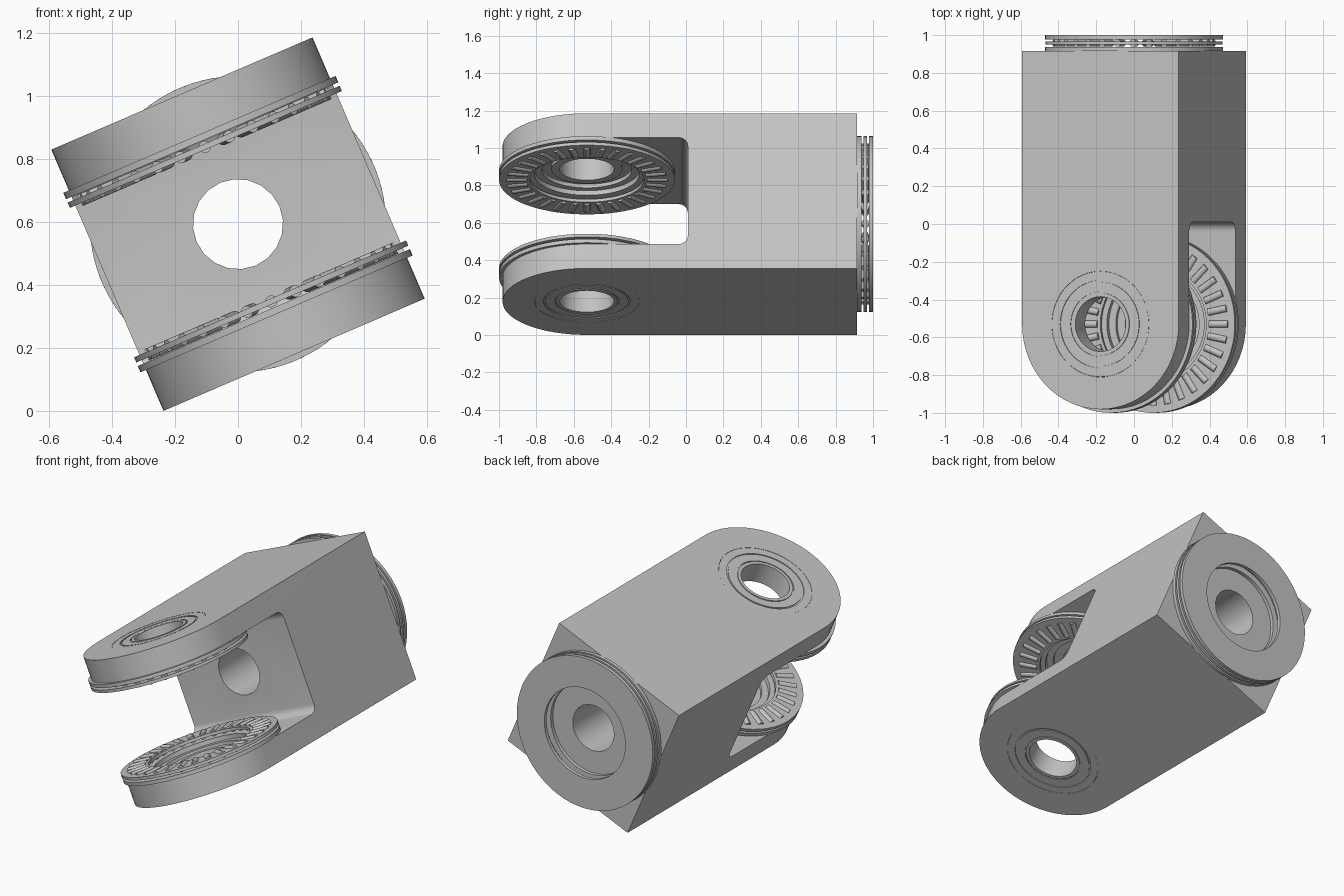
import bpy, bmesh
from math import sin, cos, asin, pi, radians
from mathutils import Matrix, Vector

if "Cube" in bpy.data.objects:
    bpy.data.objects.remove(bpy.data.objects["Cube"], do_unlink=True)

HALF = 0.451        # half width of the square body
PIN_Y = -0.53       # fork pin position
SLOT = 0.31         # half height of the fork slot
BACK = 0.915        # rear face of the body
ROLLERS = 32
TILT = Matrix.Translation((0, 0, 0.593)) @ Matrix.Rotation(radians(-23.24), 4, 'Y')

steel = bpy.data.materials.new("steel_grey")
steel.use_nodes = True
steel.diffuse_color = (0.55, 0.55, 0.55, 1)
steel.node_tree.nodes["Principled BSDF"].inputs["Base Color"].default_value = (0.55, 0.55, 0.55, 1)


def finish(name, bm, place=Matrix()):
    """Turn a bmesh into a named, tilted object."""
    bmesh.ops.recalc_face_normals(bm, faces=bm.faces)
    bm.transform(place)
    mesh = bpy.data.meshes.new(name)
    bm.to_mesh(mesh)
    bm.free()
    mesh.materials.append(steel)
    obj = bpy.data.objects.new(name, mesh)
    bpy.context.scene.collection.objects.link(obj)
    obj.matrix_world = TILT
    return obj


def smooth(obj):
    bpy.ops.object.select_all(action='DESELECT')
    obj.select_set(True)
    bpy.context.view_layer.objects.active = obj
    bpy.ops.object.shade_smooth_by_angle(angle=radians(35))


def extrude(bm, faces, height):
    new = bmesh.ops.extrude_face_region(bm, geom=faces, use_keep_orig=True)["geom"]
    verts = [g for g in new if isinstance(g, bmesh.types.BMVert)]
    bmesh.ops.translate(bm, verts=verts, vec=(0, 0, height))


def prism(name, points, low, high, place=Matrix()):
    bm = bmesh.new()
    face = bm.faces.new([bm.verts.new((x, y, low)) for x, y in points])
    extrude(bm, [face], high - low)
    return finish(name, bm, place)


def arc(cx, cy, r, start, end, steps):
    angles = [radians(start + (end - start) * i / steps) for i in range(steps + 1)]
    return [(cx + r * cos(a), cy + r * sin(a)) for a in angles]


def circle(cx, cy, r, steps):
    return arc(cx, cy, r, 0, 360, steps)[:-1]


def lathe(name, profile, place, steps=64):
    """Revolve a closed (radius, height) profile around z."""
    bm = bmesh.new()
    rings = [[bm.verts.new((r * cos(2 * pi * i / steps), r * sin(2 * pi * i / steps), h))
              for r, h in profile] for i in range(steps)]
    n = len(profile)
    for i in range(steps):
        a, b = rings[i], rings[(i + 1) % steps]
        for j in range(n):
            k = (j + 1) % n
            bm.faces.new((a[j], b[j], b[k], a[k]))
    smooth(finish(name, bm, place))


def washer(name, inner, outer, low, high, place):
    lathe(name, [(inner, low), (outer, low), (outer, high), (inner, high)], place)


def cage(name, low, high, place):
    """Flat ring with a window for each roller."""
    radii = (0.305, 0.321, 0.431, 0.47)
    bm = bmesh.new()
    spokes = []
    for i in range(ROLLERS):
        for side in (-1, 1):
            spoke = []
            for r in radii:
                a = 2 * pi * i / ROLLERS + side * asin(0.0185 / r)
                spoke.append(bm.verts.new((r * cos(a), r * sin(a), low)))
            spokes.append(spoke)
    for i, a in enumerate(spokes):
        b = spokes[(i + 1) % len(spokes)]
        for j in range(3):
            if i % 2 or j != 1:
                bm.faces.new((a[j], a[j + 1], b[j + 1], b[j]))
    extrude(bm, bm.faces[:], high - low)
    smooth(finish(name, bm, place))


def rollers(name, height, place):
    bm = bmesh.new()
    for i in range(ROLLERS):
        spot = (Matrix.Rotation(2 * pi * i / ROLLERS, 4, 'Z')
                @ Matrix.Translation((0.376, 0, height)) @ Matrix.Rotation(pi / 2, 4, 'Y'))
        bmesh.ops.create_cone(bm, cap_ends=True, segments=12, radius1=0.0195,
                              radius2=0.0195, depth=0.108, matrix=spot)
    smooth(finish(name, bm, place))


def thrust_bearing(name, place, closed=False):
    washer(name + "_race", 0.28, 0.47, 0, 0.022, place)
    cage(name + "_cage", 0.034, 0.052, place)
    rollers(name + "_rollers", 0.043, place)
    if closed:
        washer(name + "_outer_race", 0.28, 0.47, 0.063, 0.085, place)


# Fork body: block with a rounded front end
outline = arc(0, PIN_Y, HALF, 180, 360, 32) + [(HALF, BACK), (-HALF, BACK)]
body = prism("fork_body", outline, -HALF, HALF)

# Cutters: filleted slot, shaft hole and bearing bores
side_on = Matrix(((0, 0, 1), (1, 0, 0), (0, 1, 0))).to_4x4()
rearward = Matrix.Rotation(-pi / 2, 4, 'X')
R = 0.05
slot = ([(-1.2, -SLOT)] + arc(0.01 - R, R - SLOT, R, -90, 0, 6)
        + arc(0.01 - R, SLOT - R, R, 0, 90, 6) + [(-1.2, SLOT)])
cutters = [prism("slot_cutter", slot, -1, 1, side_on),
           prism("shaft_cutter", circle(0, 0, 0.143, 20), -0.3, 1.2, rearward),
           prism("bore_cutter", circle(0, PIN_Y, 0.28, 64), -1, 1)]
for cutter in cutters:
    cutter.hide_render = True
    mod = body.modifiers.new(cutter.name, 'BOOLEAN')
    mod.operation = 'DIFFERENCE'
    mod.solver = 'EXACT'
    mod.object = cutter
bpy.context.view_layer.update()
cut_mesh = bpy.data.meshes.new_from_object(
    body.evaluated_get(bpy.context.evaluated_depsgraph_get()))
body.modifiers.clear()
body.data = cut_mesh
for cutter in cutters:
    bpy.data.objects.remove(cutter, do_unlink=True)
smooth(body)

# Pin bearings and roller thrust bearings on both fork arms
TOP = HALF - SLOT
hub = [(0.145, 0.008), (0.19, 0.008), (0.19, 0.025), (0.24, 0.025), (0.24, 0.004), (0.279, 0.004),
       (0.279, TOP - 0.001), (0.232, TOP - 0.001), (0.232, TOP - 0.007), (0.222, TOP - 0.007),
       (0.222, TOP - 0.002), (0.172, TOP - 0.002), (0.172, TOP - 0.007), (0.165, TOP - 0.007),
       (0.165, TOP - 0.001), (0.145, TOP - 0.001)]
flip = Matrix.Rotation(pi, 4, 'X')
for label, sign in (("upper", 1), ("lower", -1)):
    seat = Matrix.Translation((0, PIN_Y, sign * SLOT))
    outward, inward = (Matrix(), flip) if sign > 0 else (flip, Matrix())
    lathe(label + "_pin_bearing", hub, seat @ outward)
    thrust_bearing(label + "_thrust_bearing", seat @ inward)

# Closed thrust bearing on the rear face
thrust_bearing("rear_thrust_bearing", Matrix.Translation((0, BACK, 0)) @ rearward, closed=True)
